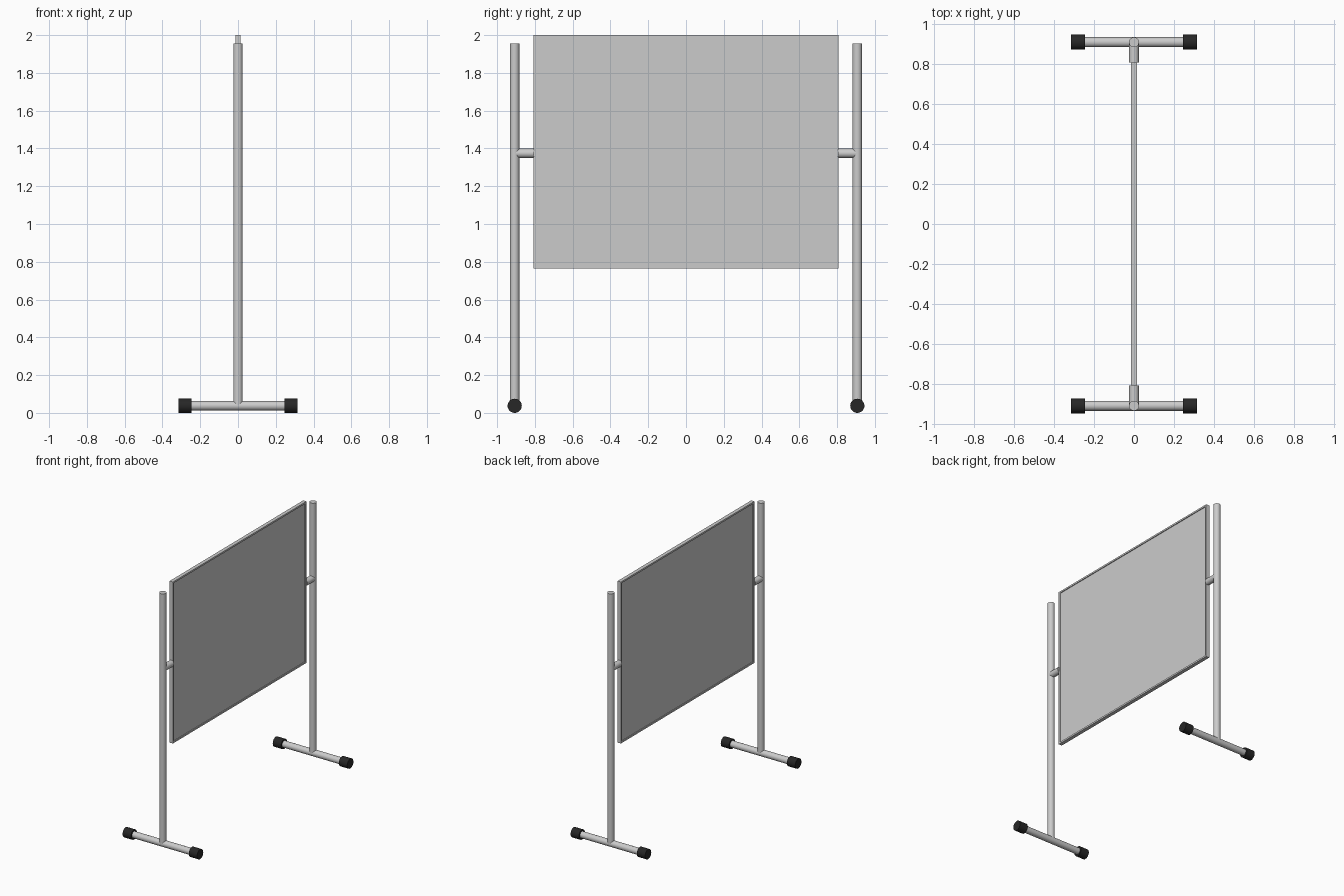
import bpy, bmesh, math
from mathutils import Vector

if "Cube" in bpy.data.objects:
    bpy.data.objects.remove(bpy.data.objects["Cube"])

black = bpy.data.materials.new("black_rubber")
black.diffuse_color = (0.02, 0.02, 0.02, 1)
black.use_nodes = True
black.node_tree.nodes["Principled BSDF"].inputs["Base Color"].default_value = black.diffuse_color


def tube(name, a, b, r, mat=None):
    """Smooth capped cylinder from point a to point b."""
    a, b = Vector(a), Vector(b)
    bpy.ops.mesh.primitive_cylinder_add(vertices=32, radius=r, depth=(b - a).length,
                                        location=(a + b) / 2)
    ob = bpy.context.object
    ob.name = name
    ob.rotation_euler = (b - a).to_track_quat('Z', 'Y').to_euler()
    bpy.ops.object.shade_smooth_by_angle(angle=math.radians(30))
    if mat:
        ob.data.materials.append(mat)
    return ob


Y0, Z_FOOT, Z_ARM = 0.907, 0.0375, 1.374
HALF_W, Z_LOW, Z_TOP = 0.807, 0.765, 2.0
RIM, FRAME_T, PANEL_T = 0.018, 0.014, 0.008

# Stands: post, pivot arm, foot bar and end caps on both sides
for s, side in ((-1, "front"), (1, "back")):
    y = s * Y0
    tube(f"{side}_post", (0, y, Z_FOOT), (0, y, 1.955), 0.025)
    tube(f"{side}_pivot_arm", (0, s * (HALF_W - 0.001), Z_ARM), (0, y, Z_ARM), 0.0245)
    tube(f"{side}_foot_bar", (-0.29, y, Z_FOOT), (0.29, y, Z_FOOT), 0.025)
    for d, end in ((-1, "left"), (1, "right")):
        tube(f"{side}_{end}_foot_cap", (d * 0.245, y, Z_FOOT), (d * 0.315, y, Z_FOOT),
             0.0375, black)

# Board: one slab whose two faces are inset and pushed in to leave a mitred rim
zc, hh = (Z_TOP + Z_LOW) / 2, (Z_TOP - Z_LOW) / 2
bm = bmesh.new()
bmesh.ops.create_cube(bm, size=2)
for v in bm.verts:
    v.co = (v.co.x * FRAME_T, v.co.y * HALF_W, v.co.z * hh + zc)
bm.normal_update()
for f in [f for f in bm.faces if abs(f.normal.x) > 0.9]:
    bmesh.ops.inset_region(bm, faces=[f], thickness=RIM)
    # duplicate the inner ring, then sink it for a straight-walled recess
    sunk = bmesh.ops.extrude_discrete_faces(bm, faces=[f])["faces"][0]
    sign = 1 if sunk.calc_center_median().x > 0 else -1
    for v in sunk.verts:
        v.co.x = sign * PANEL_T
bmesh.ops.recalc_face_normals(bm, faces=bm.faces)
mesh = bpy.data.meshes.new("board")
bm.to_mesh(mesh)
bm.free()
bpy.context.collection.objects.link(bpy.data.objects.new("board", mesh))
